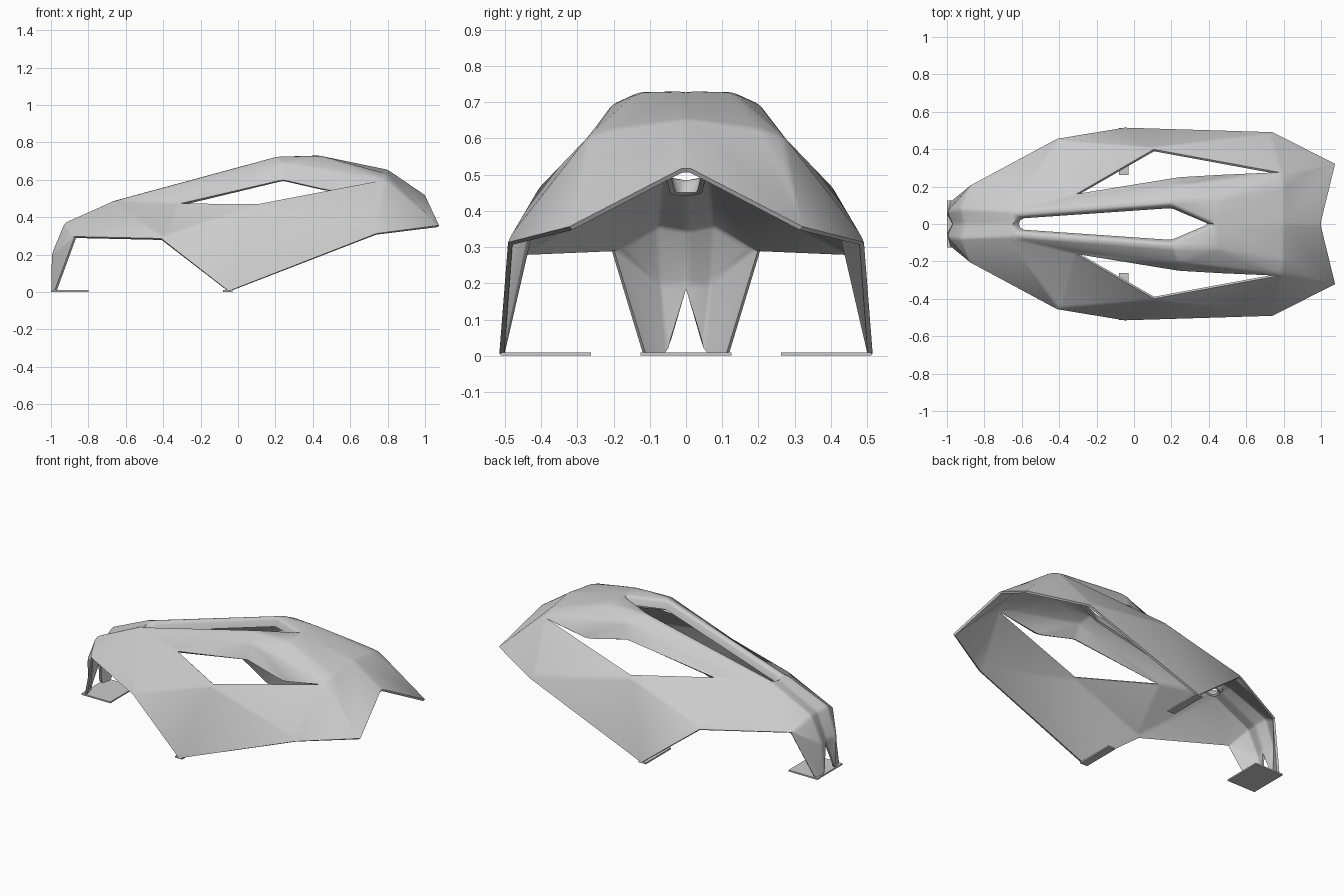
import bpy, bmesh

cube = bpy.data.objects.get("Cube")
if cube:
    bpy.data.objects.remove(cube)


def make_material(name, rgb):
    mat = bpy.data.materials.new(name)
    mat.use_nodes = True
    color = (*rgb, 1)
    mat.diffuse_color = color
    mat.node_tree.nodes["Principled BSDF"].inputs["Base Color"].default_value = color
    return mat


grey = make_material("light grey", (0.6, 0.6, 0.6))

# Corner points of one half of the shell
points = dict(
    notch=(-.97, 0, .2), foot_in=(-1, .05, .01), foot_out=(-.98, .12, .01),
    knee=(-1, .07, .2), leg_back=(-.89, .19, .3), brow=(-.93, .08, .37),
    brow_mid=(-.91, 0, .355), slot_front=(-.65, 0, .485), strut_front=(-.66, .07, .49),
    slot_in=(-.62, .04, .495), hole_front=(-.32, .15, .475), side_front=(-.4, .45, .3),
    side_low=(-.05, .515, .005), side_rear=(.73, .485, .33), hole_out=(.1, .41, .46),
    hip=(.79, .27, .605), rear_side=(1, .3, .43), rear_mid=(1, 0, .52),
    back_mid=(.8, 0, .655), back_side=(.8, .2, .628),
    slot_wide=(.2, .1, .72), slot_rear=(.43, 0, .73), ridge=(.22, .13, .727),
    shoulder=(.24, .21, .69), wall_low=(.24, .25, .6), wall_rear=(.5, .265, .54),
    top_side=(.45, .13, .727),
    lip_front=(-.62, 0, .45), lip_in=(-.6, .03, .45),
    lip_wide=(.2, .085, .67), lip_rear=(.4, 0, .68),
)

# Panels joining those points, grouped by part
nose_leg = [
    "foot_in foot_out leg_back knee",
    "knee leg_back brow",
    "notch foot_in knee",
    "notch knee brow brow_mid",
    "brow_mid brow strut_front slot_front",
    "slot_front strut_front slot_in",
    "brow leg_back strut_front",
]
side_panel = [
    "leg_back side_front strut_front",
    "side_front hole_front strut_front",
    "side_front hole_out hole_front",
    "side_front side_low hole_out",
    "side_low side_rear hole_out",
    "side_rear hip hole_out",
    "side_rear rear_side hip",
]
strut = [
    "slot_in strut_front ridge slot_wide",
    "strut_front hole_front shoulder ridge",
    "hole_front wall_low shoulder",
    "shoulder wall_low wall_rear",
    "shoulder wall_rear hip",
]
roof = [
    "back_side hip rear_side",
    "back_mid back_side rear_side rear_mid",
    "slot_wide ridge top_side slot_rear",
    "ridge shoulder top_side",
    "shoulder hip top_side",
    "slot_rear top_side back_side back_mid",
    "top_side hip back_side",
]
slot_lip = [
    "slot_front slot_in lip_in lip_front",
    "slot_in slot_wide lip_wide lip_in",
    "slot_wide slot_rear lip_rear lip_wide",
]

bm = bmesh.new()
verts = {name: bm.verts.new(co) for name, co in points.items()}
for panel in nose_leg + side_panel + strut + roof + slot_lip:
    face = bm.faces.new([verts[name] for name in panel.split()])
    if "rear_mid" in panel:
        rear_roof = face
bmesh.ops.recalc_face_normals(bm, faces=bm.faces[:])
bm.normal_update()
if rear_roof.normal.z < 0:
    bmesh.ops.reverse_faces(bm, faces=bm.faces[:])
mesh = bpy.data.meshes.new("shell")
bm.to_mesh(mesh)
bm.free()
mesh.materials.append(grey)
shell = bpy.data.objects.new("shell", mesh)
bpy.context.collection.objects.link(shell)

# Mirror, soften the creases and give the shell thickness
mirror = shell.modifiers.new("Mirror", "MIRROR")
mirror.use_axis = (False, True, False)
bevel = shell.modifiers.new("Bevel", "BEVEL")
bevel.width = .015
bevel.segments = 2
bevel.limit_method = "ANGLE"
bevel.angle_limit = .12
solid = shell.modifiers.new("Solidify", "SOLIDIFY")
solid.thickness = .014
solid.offset = -1
bpy.ops.object.select_all(action="DESELECT")
shell.select_set(True)
bpy.context.view_layer.objects.active = shell
bpy.ops.object.convert(target="MESH")
bpy.ops.object.shade_smooth_by_angle(angle=.6)


# Flat foot plates
def plate(name, center, size):
    bpy.ops.mesh.primitive_cube_add(size=1, location=center)
    ob = bpy.context.object
    ob.name = name
    ob.scale = size
    ob.data.materials.append(grey)


plate("nose_foot_plate", (-.9, 0, .005), (.2, .25, .009))
for side, label in ((1, "back"), (-1, "front")):
    plate(label + "_foot_plate", (-.055, side * .387, .005), (.05, .25, .009))
